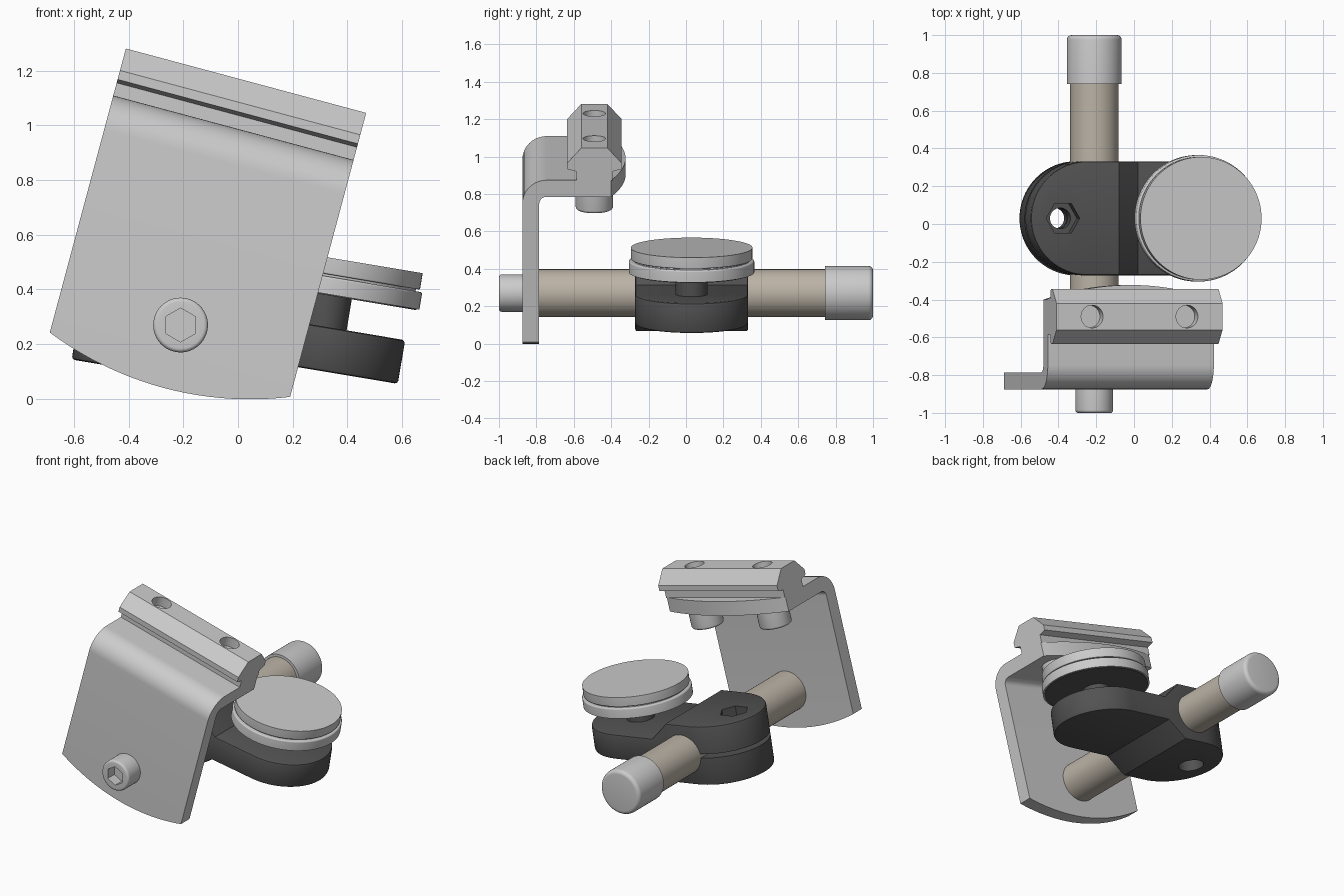
import bpy, bmesh
from math import radians, sin, cos, pi, sqrt, atan2
from mathutils import Matrix, Vector

if "Cube" in bpy.data.objects:
    bpy.data.objects.remove(bpy.data.objects["Cube"])

# Everything pivots on the rod axis: frames are (across, depth, up)
PIVOT = Matrix.Translation((-0.21, 0, 0.27))
BRACKET = PIVOT @ Matrix.Rotation(radians(15), 4, 'Y')
CLAMP = PIVOT @ Matrix.Rotation(radians(9.5), 4, 'Y')


def material(name, rgb):
    m = bpy.data.materials.new(name)
    m.diffuse_color = (*rgb, 1)
    m.use_nodes = True
    m.node_tree.nodes["Principled BSDF"].inputs["Base Color"].default_value = m.diffuse_color
    return m


DARK = material("dark_plastic", (0.085, 0.085, 0.085))
BRASS = material("warm_metal", (0.50, 0.45, 0.38))


def finish(name, bm, frame, mat):
    bmesh.ops.recalc_face_normals(bm, faces=bm.faces)
    bm.transform(frame)
    me = bpy.data.meshes.new(name)
    bm.to_mesh(me)
    bm.free()
    ob = bpy.data.objects.new(name, me)
    bpy.context.collection.objects.link(ob)
    if mat:
        me.materials.append(mat)
    return ob


def prism(name, pts, lo, hi, axis, frame, mat=None):
    """Extrude a 2D outline along x, y or z of a frame."""
    put = {'X': lambda p, q, h: (h, p, q),
           'Y': lambda p, q, h: (p, h, q),
           'Z': lambda p, q, h: (p, q, h)}[axis]
    bm = bmesh.new()
    rings = [[bm.verts.new(put(p, q, h)) for p, q in pts] for h in (lo, hi)]
    for r in rings:
        bm.faces.new(r)
    n = len(pts)
    for i in range(n):
        j = (i + 1) % n
        bm.faces.new((rings[0][i], rings[0][j], rings[1][j], rings[1][i]))
    return finish(name, bm, frame, mat)


def lathe(name, profile, frame, axis='Z', at=(0, 0, 0), n=64, turn=0, mat=None):
    """Revolve (radius, height) points and cap both ends."""
    bm = bmesh.new()
    rings = []
    for r, h in profile:
        ring = []
        for i in range(n):
            t = turn + 2 * pi * i / n
            c, s = r * cos(t), r * sin(t)
            co = (c, h, s) if axis == 'Y' else (c, s, h)
            ring.append(bm.verts.new(Vector(co) + Vector(at)))
        rings.append(ring)
    for a, b in zip(rings, rings[1:]):
        for i in range(n):
            j = (i + 1) % n
            bm.faces.new((a[i], a[j], b[j], b[i]))
    bm.faces.new(rings[0])
    bm.faces.new(rings[-1])
    return finish(name, bm, frame, mat)


def apply_mods(ob):
    bpy.context.view_layer.objects.active = ob
    for m in list(ob.modifiers):
        bpy.ops.object.modifier_apply(modifier=m.name)


def boolean(ob, cutter, op='DIFFERENCE'):
    m = ob.modifiers.new("cut", 'BOOLEAN')
    m.operation, m.object, m.solver = op, cutter, 'EXACT'
    apply_mods(ob)
    bpy.data.objects.remove(cutter)


def arc(cx, cy, r, a0, a1, n=12):
    return [(cx + r * cos(radians(a0 + (a1 - a0) * i / n)),
             cy + r * sin(radians(a0 + (a1 - a0) * i / n))) for i in range(n + 1)]


def bow(half, base, sag, n=24):
    """Shallow arc from -half to +half, bulging by sag."""
    r = (half ** 2 + sag ** 2) / (2 * abs(sag))
    sgn = 1 if sag > 0 else -1
    xs = [-half + 2 * half * i / n for i in range(n + 1)]
    return [(x, base + sgn * (sqrt(r * r - x * x) - r + abs(sag))) for x in xs]


def rounded(r, lo, hi, b0=0.0, b1=0.0):
    """Cylinder profile with rounded bottom and top edges."""
    p = [(r - b0 + x, lo + b0 + y) for x, y in arc(0, 0, b0, -90, 0, 5)] if b0 else [(r, lo)]
    p += [(r - b1 + x, hi - b1 + y) for x, y in arc(0, 0, b1, 0, 90, 5)] if b1 else [(r, hi)]
    return p


HW = 0.455
# Bent bracket: L section, trimmed by bowed ends
section = ([(-0.875, -0.4)] + arc(-0.745, 0.617, 0.13, 180, 90) + [(-0.2, 0.747), (-0.2, 0.655)]
           + arc(-0.745, 0.615, 0.04, 90, 180, 8) + [(-0.785, -0.4)])
bracket = prism("bent_bracket", section, -HW, HW, 'X', BRACKET)
boolean(bracket, prism("trim", bow(0.5, -0.131, -0.107) + [(0.5, 1), (-0.5, 1)],
                       -1.2, 0.2, 'Y', BRACKET), 'INTERSECT')
boolean(bracket, prism("trim", bow(0.5, -0.417, 0.094) + [(0.5, -1), (-0.5, -1)],
                       -0.6, 1, 'Z', BRACKET), 'INTERSECT')

# Accessory rail with two bolt holes
half = [(0.096, 0.745), (0.096, 0.795), (0.145, 0.808), (0.145, 0.842), (0.07, 0.925)]
rail_pts = [(-0.49 + p, q) for p, q in half] + [(-0.49 - p, q) for p, q in reversed(half)]
rail = prism("accessory_rail", rail_pts, -HW, HW, 'X', BRACKET)
for side in (-1, 1):
    boolean(rail, lathe("hole", [(0.06, 0.86), (0.06, 1.0)], BRACKET, at=(0.26 * side, -0.49, 0), n=40))

# Socket head bolts: two under the rail, one on the rod
bolts = []
for side, label in ((-1, "left"), (1, "right")):
    at = (0.26 * side, -0.49, 0)
    b = lathe("rail_bolt_" + label, rounded(0.1, 0.535, 0.66, 0.015), BRACKET, at=at)
    boolean(b, lathe("hex", [(0.06, 0.4), (0.06, 0.6)], BRACKET, at=at, n=6))
    bolts.append(b)
b = lathe("rod_bolt", rounded(0.1, -1.0, -0.87, 0.015), PIVOT, 'Y')
boolean(b, lathe("hex", [(0.062, -1.1), (0.062, -0.93)], PIVOT, 'Y', n=6, turn=radians(30)))
bolts.append(b)

# Rod and end cap
rod = lathe("rod", [(0.128, -0.79), (0.128, 0.8)], PIVOT, 'Y', mat=BRASS)
cap = lathe("rod_end_cap", rounded(0.145, 0.742, 1.0, 0, 0.025), PIVOT, 'Y')

# Clamp body: thick around the rod, thin arm, stadium outline
CY = 0.03
top = [(-0.5, 0.19), (0.10, 0.19), (0.22, 0.081), (1.0, 0.081)]
clamp = prism("clamp_body", top + [(p, -q) for p, q in reversed(top)], -0.5, 0.5, 'Y', CLAMP, DARK)
stadium = arc(-0.07, CY, 0.302, 90, 270, 40) + arc(0.517, CY, 0.302, -90, 90, 40)
boolean(clamp, prism("outline", stadium, -0.4, 0.4, 'Z', CLAMP), 'INTERSECT')
bev = clamp.modifiers.new("bevel", 'BEVEL')
bev.width, bev.segments, bev.limit_method, bev.angle_limit = 0.012, 2, 'ANGLE', radians(50)
apply_mods(clamp)
# Clamp slit, screw hole, nut pocket and counterbore
boolean(clamp, prism("slit", [(-0.6, -0.013), (-0.1, -0.013), (-0.1, 0.013), (-0.6, 0.013)],
                     -0.5, 0.5, 'Y', CLAMP))
for r, lo, hi, n in ((0.055, -0.3, 0.3, 32), (0.09, 0.1, 0.3, 6), (0.08, -0.3, -0.1, 32)):
    boolean(clamp, lathe("hole", [(r, lo), (r, hi)], CLAMP, at=(-0.2, CY, 0), n=n))

# Round platform on its stem
at = (0.517, CY, 0)
stem = lathe("platform_stem", [(0.085, 0.05), (0.085, 0.21)], CLAMP, at=at, mat=DARK)
pad = lathe("platform_under_pad", [(0.325, 0.196), (0.325, 0.206)], CLAMP, at=at, n=96, mat=DARK)
lower = lathe("platform_lower_disc", rounded(0.335, 0.2, 0.264, 0, 0.008), CLAMP, at=at, n=96)
neck = lathe("platform_groove", [(0.31, 0.25), (0.31, 0.29)], CLAMP, at=at, n=96)
upper = lathe("platform_upper_disc", rounded(0.325, 0.272, 0.333, 0.006), CLAMP, at=at, n=96)

bpy.ops.object.select_all(action='DESELECT')
for ob in [bracket, rail, rod, cap, clamp, stem, pad, lower, neck, upper] + bolts:
    ob.select_set(True)
bpy.context.view_layer.objects.active = bracket
bpy.ops.object.shade_smooth_by_angle(angle=radians(30))
